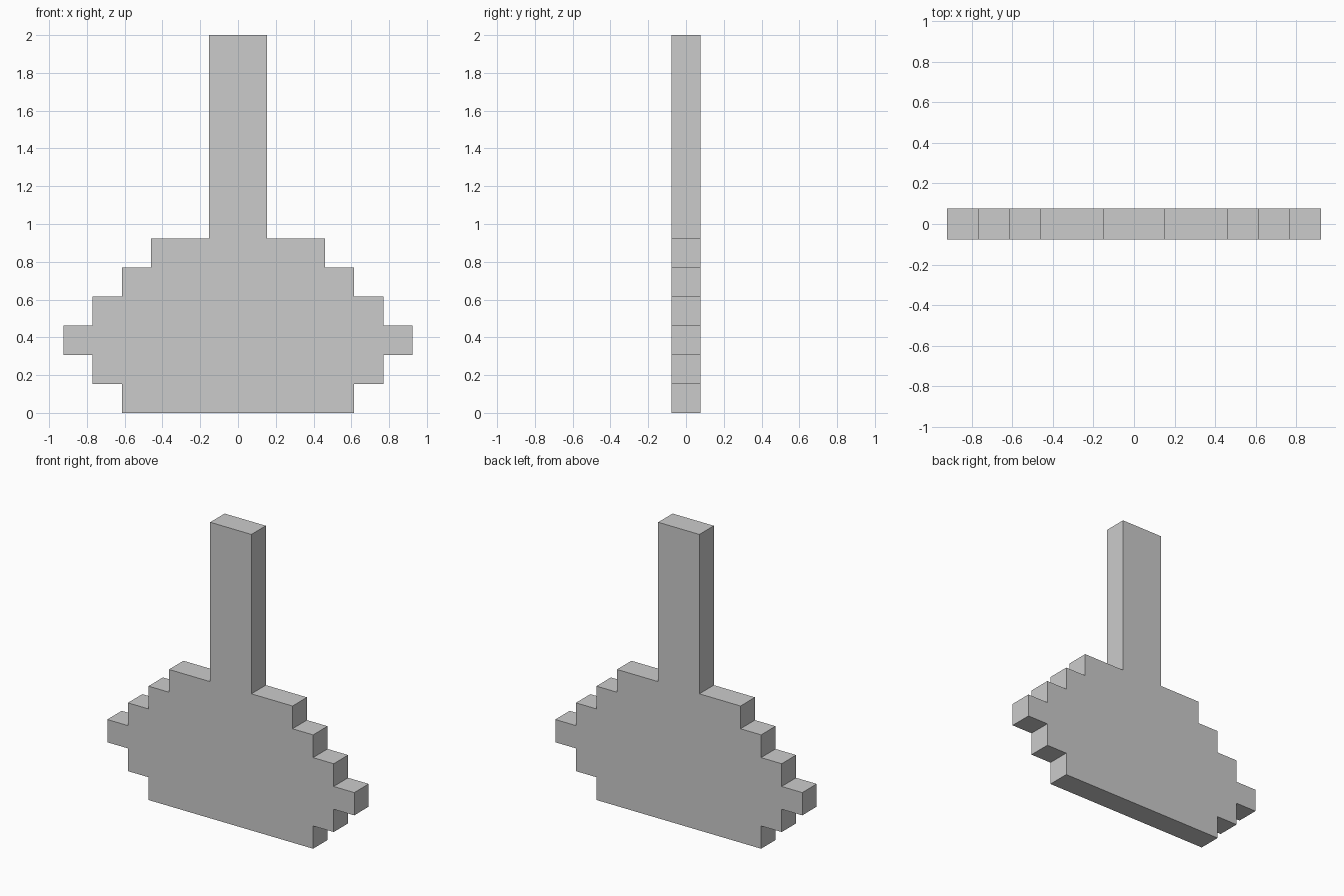
import bpy
import bmesh

if "Cube" in bpy.data.objects:
    bpy.data.objects.remove(bpy.data.objects["Cube"])

U = 2 / 13  # one grid step: the model is 13 steps tall and 1 step thick

# Stepped silhouette, bottom to top: (half width, height) of each row in steps
ROWS = [(4, 1), (5, 1), (6, 1), (5, 1), (4, 1), (3, 1), (1, 7)]


def half_outline(rows):
    """Right-hand edge of the silhouette, from the base up."""
    points, z = [], 0
    for half_width, height in rows:
        points += [(half_width, z), (half_width, z + height)]
        z += height
    return points


def extruded_silhouette(name, rows, thickness):
    """Mirror the right edge to close the outline, then extrude it along y."""
    right = half_outline(rows)
    outline = right + [(-x, z) for x, z in reversed(right)]
    bm = bmesh.new()
    verts = [bm.verts.new((x * U, -thickness / 2, z * U)) for x, z in outline]
    front = bm.faces.new(verts)
    extruded = bmesh.ops.extrude_face_region(bm, geom=[front], use_keep_orig=True)
    back = [v for v in extruded["geom"] if isinstance(v, bmesh.types.BMVert)]
    bmesh.ops.translate(bm, verts=back, vec=(0, thickness, 0))
    bmesh.ops.recalc_face_normals(bm, faces=bm.faces)
    mesh = bpy.data.meshes.new(name)
    bm.to_mesh(mesh)
    bm.free()
    obj = bpy.data.objects.new(name, mesh)
    bpy.context.collection.objects.link(obj)
    return obj


# Stepped body and upright handle in one flat slab
extruded_silhouette("stepped_body_with_handle", ROWS, U)
